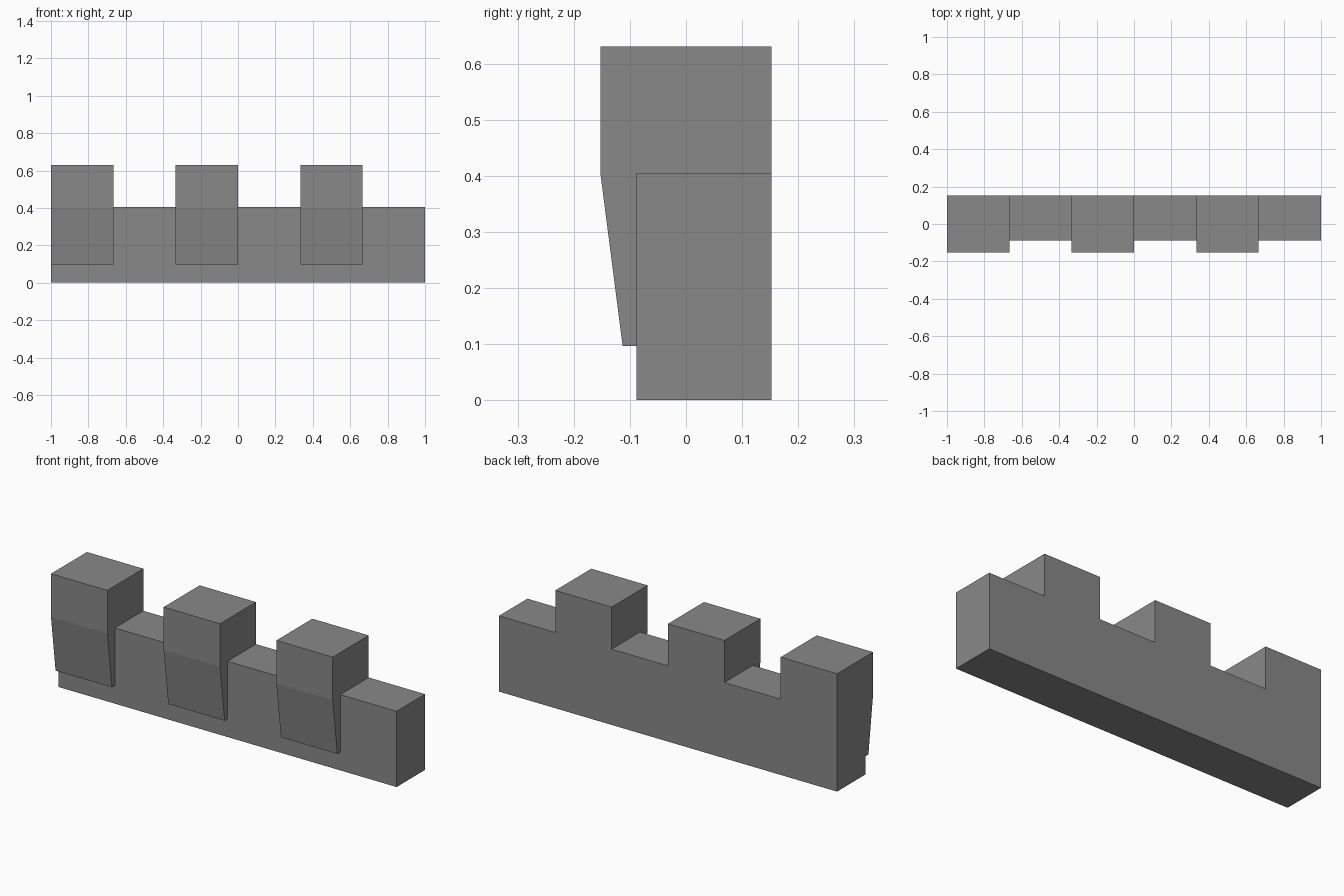
import bpy
import bmesh

cube = bpy.data.objects.get("Cube")
if cube:
    bpy.data.objects.remove(cube, do_unlink=True)

# Single stone colour
stone = bpy.data.materials.new("grey_stone")
stone.use_nodes = True
colour = (0.25, 0.25, 0.25, 1)
stone.diffuse_color = colour
stone.node_tree.nodes["Principled BSDF"].inputs["Base Color"].default_value = colour


def extrude_profile(name, profile, x0, x1):
    """Sweep a (y, z) side profile along x into a solid."""
    bm = bmesh.new()
    face = bm.faces.new([bm.verts.new((x0, y, z)) for y, z in profile])
    swept = bmesh.ops.extrude_face_region(bm, geom=[face])["geom"]
    verts = [g for g in swept if isinstance(g, bmesh.types.BMVert)]
    bmesh.ops.translate(bm, verts=verts, vec=(x1 - x0, 0, 0))
    bmesh.ops.recalc_face_normals(bm, faces=bm.faces)
    mesh = bpy.data.meshes.new(name)
    bm.to_mesh(mesh)
    bm.free()
    mesh.materials.append(stone)
    obj = bpy.data.objects.new(name, mesh)
    bpy.context.collection.objects.link(obj)
    return obj


# Main wall
BACK, WALL_FRONT, WALL_TOP = 0.152, -0.088, 0.405
extrude_profile("wall", [(WALL_FRONT, 0), (BACK, 0), (BACK, WALL_TOP),
                         (WALL_FRONT, WALL_TOP)], -1, 1)

# Raised merlons that overhang the wall front and taper inward below
merlon_profile = [(BACK, WALL_TOP), (BACK, 0.63), (-0.152, 0.63), (-0.152, 0.4),
                  (-0.113, 0.097), (WALL_FRONT, 0.097), (WALL_FRONT, WALL_TOP)]
WIDTH = 1 / 3
for i in range(3):
    left = -1 + 2 * i * WIDTH
    extrude_profile(f"merlon_{i + 1}", merlon_profile, left, left + WIDTH)
